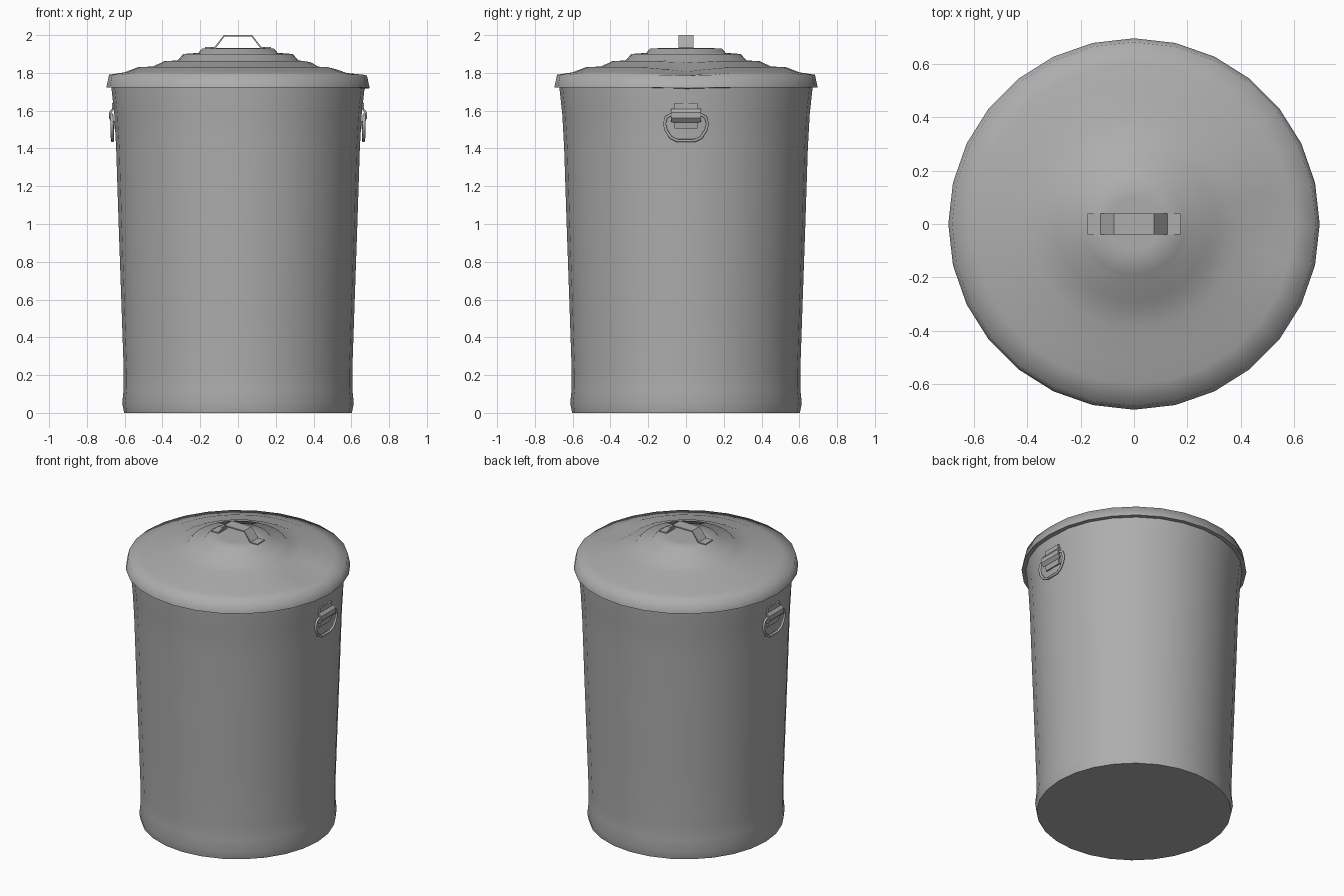
import bpy, bmesh, math
from mathutils import Vector

if "Cube" in bpy.data.objects:
    bpy.data.objects.remove(bpy.data.objects["Cube"])

metal = bpy.data.materials.new("galvanised grey")
metal.diffuse_color = (0.42, 0.42, 0.42, 1)
metal.use_nodes = True
metal.node_tree.nodes["Principled BSDF"].inputs["Base Color"].default_value = metal.diffuse_color
SIDES = 28


def finish(name, bm, angle=40):
    bmesh.ops.recalc_face_normals(bm, faces=bm.faces)
    me = bpy.data.meshes.new(name)
    bm.to_mesh(me)
    bm.free()
    ob = bpy.data.objects.new(name, me)
    bpy.context.collection.objects.link(ob)
    me.materials.append(metal)
    bpy.ops.object.select_all(action='DESELECT')
    ob.select_set(True)
    bpy.context.view_layer.objects.active = ob
    bpy.ops.object.shade_smooth_by_angle(angle=math.radians(angle))
    return ob


def lathe(name, profile, angle, dent=None):
    """Closed turned solid from (radius, height) pairs."""
    bm = bmesh.new()
    rings = []
    for r, z in profile:
        ring = []
        for i in range(SIDES):
            a = 2 * math.pi * i / SIDES
            drop = dent(r, a) if dent else 0
            ring.append(bm.verts.new((r * math.cos(a), r * math.sin(a), z - drop)))
        rings.append(ring)
    for lo, hi in zip(rings, rings[1:]):
        for i in range(SIDES):
            j = (i + 1) % SIDES
            bm.faces.new((lo[i], lo[j], hi[j], hi[i]))
    bm.faces.new(rings[0][::-1])
    bm.faces.new(rings[-1])
    return finish(name, bm, angle)


def strap(name, points, widths, thick, side=1):
    """Bent sheet following (x, z) points, with a half width in y per point."""
    bm = bmesh.new()
    rows = []
    for k, ((x, z), w) in enumerate(zip(points, widths)):
        a = Vector(points[max(k - 1, 0)])
        b = Vector(points[min(k + 1, len(points) - 1)])
        t = (b - a).normalized()
        nx, nz = t.y * thick, -t.x * thick
        rows.append([bm.verts.new((side * px, y, pz)) for px, y, pz in
                     ((x, -w, z), (x, w, z), (x + nx, w, z + nz), (x + nx, -w, z + nz))])
    for p, q in zip(rows, rows[1:]):
        for i in range(4):
            j = (i + 1) % 4
            bm.faces.new((p[i], p[j], q[j], q[i]))
    bm.faces.new(rows[0])
    bm.faces.new(rows[-1])
    return finish(name, bm, 30)


# tapered body with a rolled foot and flared mouth
lathe("bin_body", [(.603, 0), (.613, .05), (.605, .13), (.605, .22), (.618, .6),
                   (.632, 1.0), (.645, 1.4), (.655, 1.58), (.670, 1.72), (.670, 1.76)], 50)


# stepped lid, with a shallow dent on the right-hand side
def lid_dent(r, a):
    d = math.hypot(r * math.cos(a) - .52, r * math.sin(a))
    return .025 * max(0, 1 - d / .2)


lathe("lid", [(.655, 1.722), (.697, 1.722), (.683, 1.79), (.60, 1.803), (.53, 1.83),
              (.45, 1.834), (.39, 1.862), (.32, 1.866), (.29, 1.90), (.21, 1.906),
              (.19, 1.93), (.10, 1.931)], 80, lid_dent)

# bent strap handle on the lid
strap("lid_handle", [(-.175, 1.936), (-.125, 1.936), (-.075, 2.0), (.075, 2.0),
                     (.125, 1.936), (.175, 1.936)], [.04] * 6, -.009 * -1)

for side, label in ((1, "right"), (-1, "left")):
    # bracket sheet bulging over the handle ring
    strap(label + "_bracket",
          [(.668, 1.64), (.668, 1.612), (.668, 1.61), (.684, 1.59), (.684, 1.56),
           (.668, 1.54), (.665, 1.538), (.660, 1.505)],
          [.062, .062, .08, .08, .08, .08, .062, .062], .012, side)
    # D-shaped hanging ring
    cu = bpy.data.curves.new(label + "_ring", 'CURVE')
    cu.dimensions = '3D'
    cu.bevel_depth = .009
    cu.bevel_resolution = 1
    path = [(-.08, 1.578), (-.105, 1.565), (-.114, 1.53), (-.105, 1.495), (-.08, 1.457), (-.045, 1.441)]
    path += [(-y, z) for y, z in reversed(path)]
    sp = cu.splines.new('POLY')
    sp.points.add(len(path) - 1)
    for p, (y, z) in zip(sp.points, path):
        p.co = (side * (.666 + .03 * (z - 1.5)), y, z, 1)
    sp.use_cyclic_u = True
    cu.materials.append(metal)
    ob = bpy.data.objects.new(label + "_ring", cu)
    bpy.context.collection.objects.link(ob)
